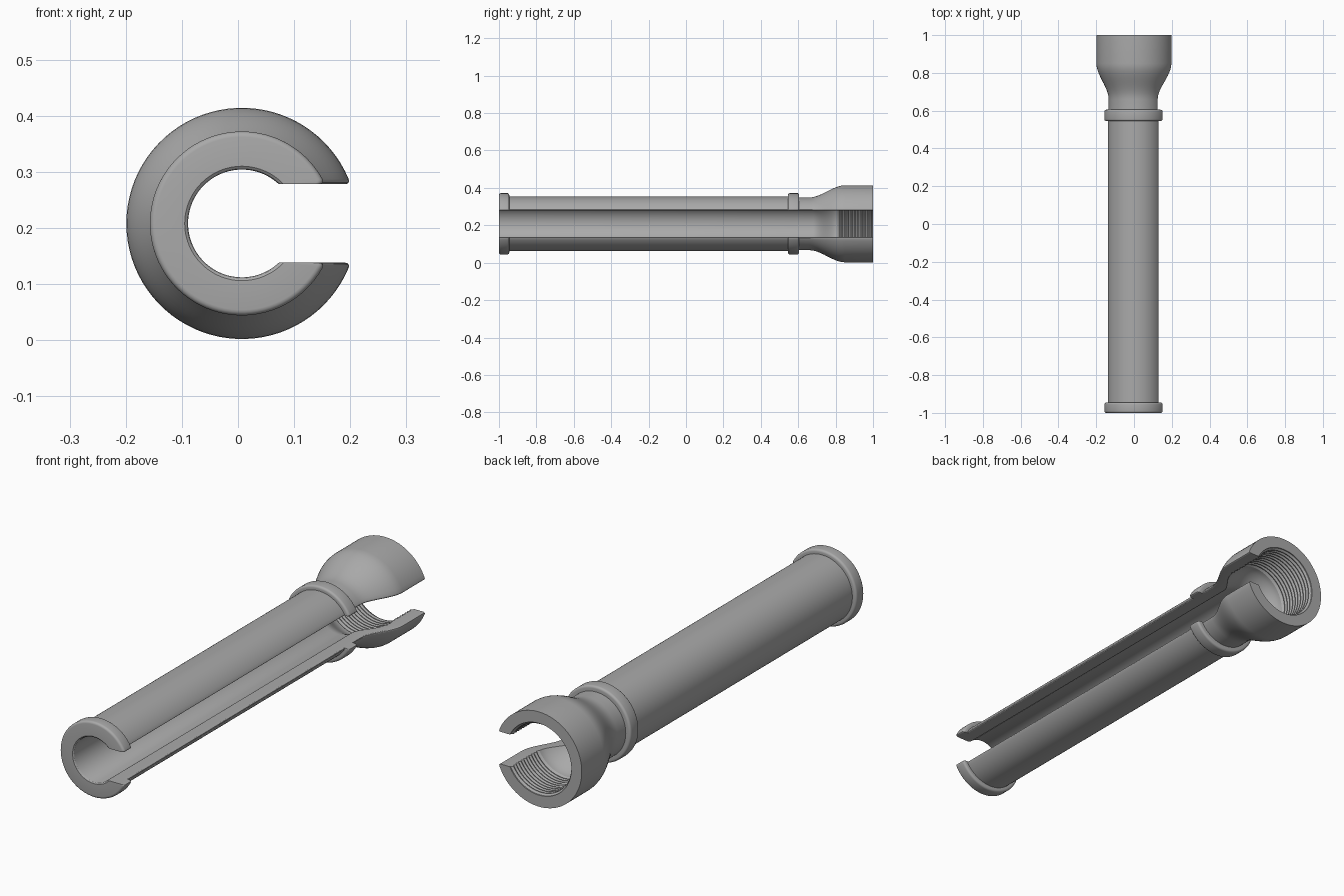
import bpy, bmesh, math

cube = bpy.data.objects.get("Cube")
if cube:
    bpy.data.objects.remove(cube)

CX, CZ = 0.007, 0.208      # axis of the tube
SLOT = 0.07                # half height of the side slot
ROUND = 0.009              # rounding of the outer slot edges
SEGMENTS, ROUND_STEPS = 72, 4
TUBE, BORE, COLLAR, HEAD, THREAD = 0.145, 0.096, 0.164, 0.206, 0.156

grey = bpy.data.materials.new("grey metal")
grey.use_nodes = True
colour = (0.4, 0.4, 0.4, 1)
grey.diffuse_color = colour
grey.node_tree.nodes["Principled BSDF"].inputs["Base Color"].default_value = colour


def ease(y0, r0, y1, r1, steps=12):
    """Smooth S-shaped change of radius along the axis."""
    pts = []
    for i in range(steps + 1):
        t = i / steps
        pts.append((y0 + (y1 - y0) * t, r0 + (r1 - r0) * t * t * (3 - 2 * t)))
    return pts


def corner(y, r, dy, size=0.01, steps=4):
    """Quarter-round shoulder at (y, r); dy is +1 for a leading edge, -1 for a trailing one."""
    pts = []
    for i in range(steps + 1):
        a = math.pi / 2 * i / steps
        pts.append((y + dy * size * (1 - math.sin(a)), r - size * (1 - math.cos(a))))
    return pts if dy < 0 else pts[::-1]


# Outer profile, front to back: front collar, tube, rear collar, neck, head
outer = corner(-1, COLLAR, 1)[::-1][::-1]
outer += corner(-0.945, COLLAR, -1) + [(-0.945, TUBE), (0.545, TUBE)]
outer += corner(0.545, COLLAR, 1) + corner(0.605, COLLAR, -1)
outer += [(0.605, 0.141)] + ease(0.66, 0.141, 0.85, HEAD) + [(1, HEAD)]

# Inner profile, back to front: thread, cone, bore with a rounded mouth
inner = [(1, THREAD)]
TURNS, THREAD_START = 10, 0.82
pitch = (0.995 - THREAD_START) / TURNS
for k in range(TURNS):
    y = 0.995 - k * pitch
    inner += [(y, THREAD), (y - pitch * 0.4, THREAD - 0.008), (y - pitch * 0.6, THREAD - 0.008)]
inner += [(THREAD_START, THREAD)]
inner += ease(0.81, THREAD - 0.008, 0.68, BORE) + [(-0.992, BORE), (-0.997, BORE + 0.002), (-1, BORE + 0.006)]

bm = bmesh.new()


def c_ring(y, r, rounding):
    """Open ring of vertices whose ends lie on the flat slot faces."""
    ends = []
    for i in range(ROUND_STEPS + 1):
        t = math.pi / 2 * (1 - i / ROUND_STEPS)
        radius = r - rounding * (1 - math.cos(t))
        ends.append((radius, math.asin((SLOT + rounding * (1 - math.sin(t))) / radius)))
    start = ends[-1][1]
    arc = [(r, start + (2 * math.pi - 2 * start) * j / SEGMENTS) for j in range(1, SEGMENTS)]
    path = ends + arc + [(q, 2 * math.pi - a) for q, a in reversed(ends)]
    return [bm.verts.new((CX + q * math.cos(a), y, CZ + q * math.sin(a))) for q, a in path]


rings = [c_ring(y, r, ROUND) for y, r in outer] + [c_ring(y, r, 0) for y, r in inner]
for a, b in zip(rings, rings[1:] + rings[:1]):
    for j in range(len(a) - 1):
        bm.faces.new((a[j], a[j + 1], b[j + 1], b[j]))

# Flat faces of the slot
bm.faces.new([ring[0] for ring in rings])
bm.faces.new([ring[-1] for ring in reversed(rings)])
bmesh.ops.remove_doubles(bm, verts=bm.verts, dist=0.00001)
bmesh.ops.triangulate(bm, faces=[f for f in bm.faces if len(f.verts) > 4])
bmesh.ops.recalc_face_normals(bm, faces=bm.faces)

mesh = bpy.data.meshes.new("slotted_tube")
bm.to_mesh(mesh)
bm.free()
mesh.materials.append(grey)
tube = bpy.data.objects.new("slotted_tube", mesh)
bpy.context.collection.objects.link(tube)
bpy.context.view_layer.objects.active = tube
tube.select_set(True)
bpy.ops.object.shade_smooth_by_angle(angle=math.radians(30))
